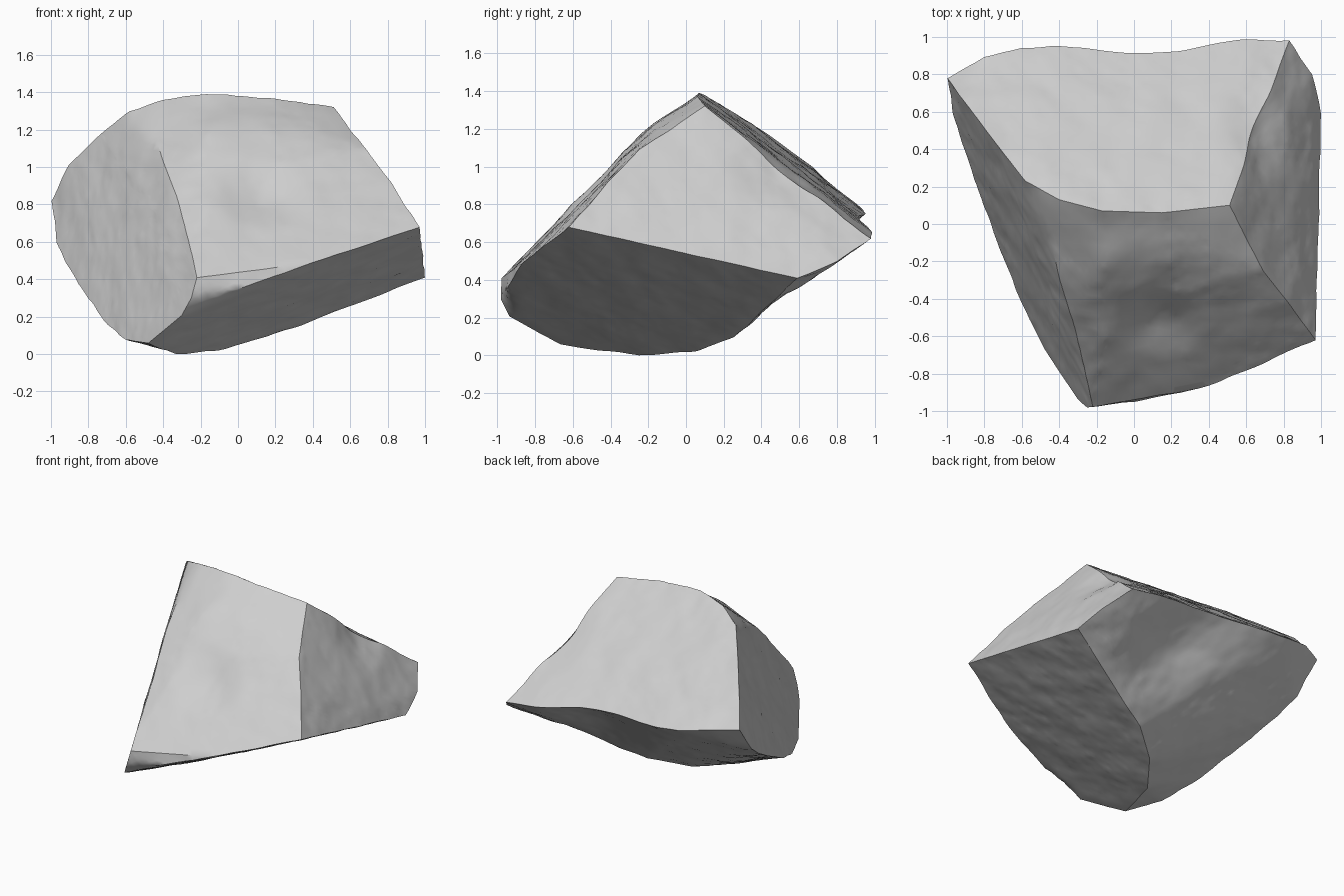
import bpy, bmesh
from mathutils import Vector, noise

cube = bpy.data.objects.get("Cube")
if cube:
    bpy.data.objects.remove(cube, do_unlink=True)

stone = bpy.data.materials.new("pale_grey_stone")
stone.use_nodes = True
grey = (0.62, 0.62, 0.62, 1)
stone.diffuse_color = grey
stone.node_tree.nodes["Principled BSDF"].inputs["Base Color"].default_value = grey


def cap_point(x, z):
    """Point on the sloping flat cut at the -x end."""
    return (x, 0.78 - 1.956 * (x + 1) + 0.564 * (z - 0.82), z)


# Outline of the flat cut at the -x end
cap = [cap_point(x, z) for x, z in (
    (-1, .82), (-.97, .6), (-.92, .49), (-.85, .38), (-.7, .16), (-.6, .08),
    (-.48, .06), (-.3, .21), (-.25, .3), (-.22, .41), (-.24, .51), (-.28, .63),
    (-.33, .85), (-.43, 1.12), (-.58, 1.3))]
cap += [(-.74, .43, 1.18), (-.9, .65, 1.01)]
# Top ridge and the rear rim below it
ridge = [(-.4, .13, 1.36), (-.17, .07, 1.39), (.15, .06, 1.375), (.51, .1, 1.32)]
rim = [(-.8, .89, .81), (-.6, .94, .77), (.6, .99, .65), (.83, .98, .62)]
# Bulge of the upper front face, and its rounded foot
bulge = [(-.15, -.2, 1.21), (.15, -.2, 1.2), (-.1, -.42, .99), (.2, -.42, .97),
         (.02, -.935, .42), (.25, -.88, .48)]
# Slanted +x end, front edge then rear edge
end = [(.69, -.25, 1.09), (.84, -.44, .89), (.97, -.62, .68),
       (1, .59, .41), (.95, .8, .5)]
# Front and rear edges of the flat underside
under = [(.4, -.87, .49), (0, -.95, .35), (.62, .44, .28), (.4, .35, .18),
         (.155, .25, .1), (-.1, .05, .02), (-.33, -.25, 0)]

bm = bmesh.new()
for p in cap + ridge + rim + bulge + end + under:
    bm.verts.new(p)
bmesh.ops.convex_hull(bm, input=bm.verts)
loose = [v for v in bm.verts if not v.link_faces]
bmesh.ops.delete(bm, geom=loose, context="VERTS")

# Refine long edges for the weathered surface
for step in range(5):
    long_edges = [e for e in bm.edges if e.calc_length() > 0.06]
    if long_edges:
        bmesh.ops.subdivide_edges(bm, edges=long_edges, cuts=1)
        bmesh.ops.triangulate(bm, faces=bm.faces)
bmesh.ops.recalc_face_normals(bm, faces=bm.faces)

# Soften the gentle facets but keep the broken edges crisp
soft = [v for v in bm.verts
        if all(e.calc_face_angle(0) < 0.6 for e in v.link_edges)]
for step in range(6):
    bmesh.ops.smooth_vert(bm, verts=soft, factor=0.5,
                          use_axis_x=True, use_axis_y=True, use_axis_z=True)
bm.normal_update()

# Shallow worn hollows: centre, radius, shift
hollows = [((.08, .93, .74), .55, (0, -.055, .03)),
           ((.12, -.52, .85), .3, (0, .03, -.03)),
           ((.3, .65, .48), .5, (0, -.05, .05)),
           ((.67, .5, 1.0), .3, (-.025, 0, -.025))]
moves = []
for v in bm.verts:
    shift = v.normal * (0.008 * noise.noise(v.co * 5) + 0.004 * noise.noise(v.co * 14))
    for centre, radius, push in hollows:
        fall = max(0, 1 - (v.co - Vector(centre)).length / radius)
        shift += Vector(push) * fall * fall * (3 - 2 * fall)
    moves.append(shift)
for v, shift in zip(bm.verts, moves):
    v.co += shift
base = min(v.co.z for v in bm.verts)
bmesh.ops.translate(bm, verts=bm.verts, vec=(0, 0, -base))

mesh = bpy.data.meshes.new("rock")
bm.to_mesh(mesh)
bm.free()
mesh.materials.append(stone)
rock = bpy.data.objects.new("rock", mesh)
bpy.context.collection.objects.link(rock)
bpy.ops.object.select_all(action="DESELECT")
rock.select_set(True)
bpy.context.view_layer.objects.active = rock
bpy.ops.object.shade_smooth_by_angle(angle=0.6)
